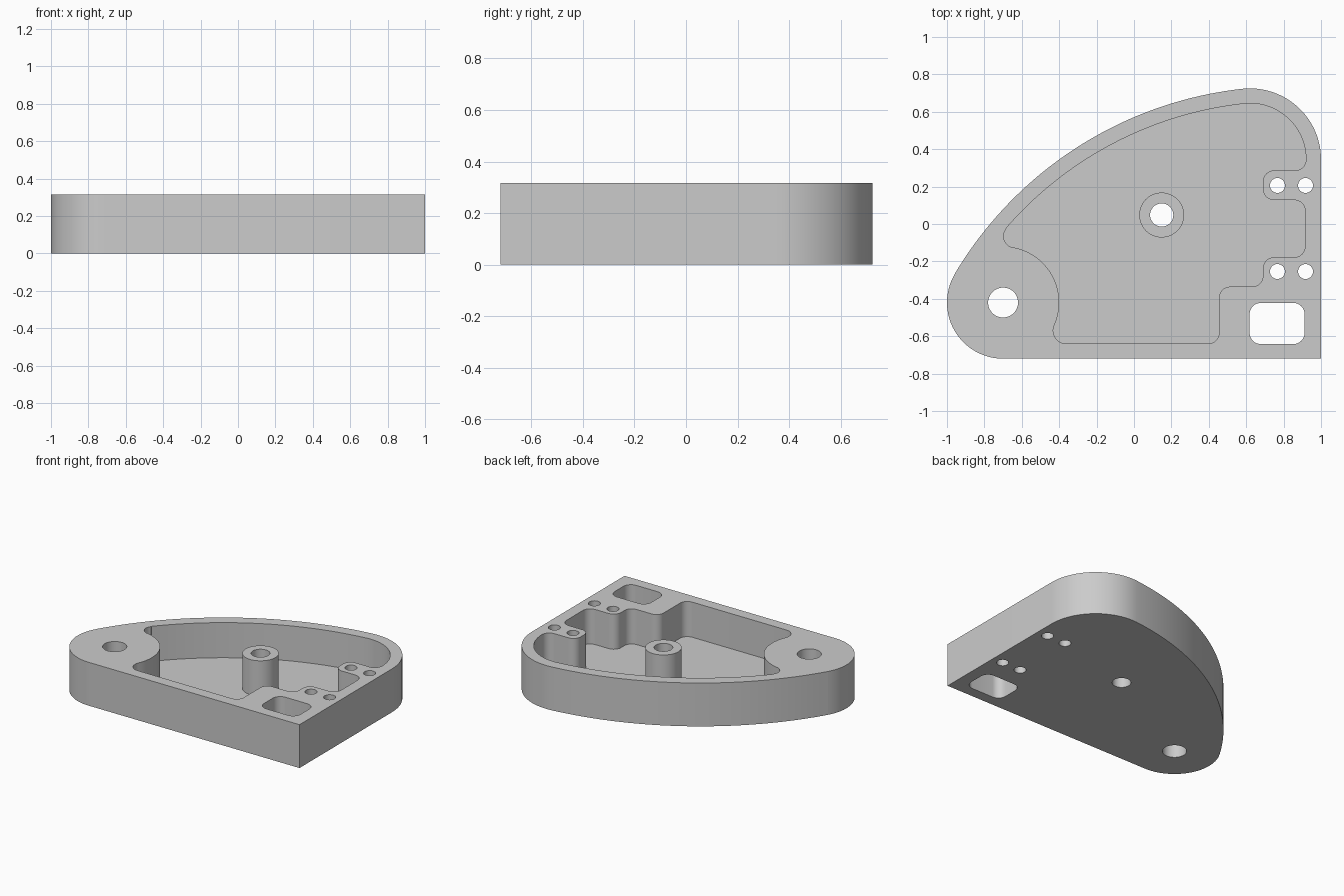
import bpy, bmesh
from math import cos, sin, radians, pi
from mathutils import Vector

if "Cube" in bpy.data.objects:
    bpy.data.objects.remove(bpy.data.objects["Cube"], do_unlink=True)

HEIGHT, FLOOR = 0.316, 0.06
PIVOT = (-0.70, -0.42)      # centre of the rounded nose
SHOULDER = (0.62, 0.345)    # centre of the back corner round
SWEEP = (0.803, -1.315)     # centre of the long curved side

grey = bpy.data.materials.new("grey")
grey.use_nodes = True
grey.diffuse_color = (0.6, 0.6, 0.6, 1)
grey.node_tree.nodes["Principled BSDF"].inputs["Base Color"].default_value = grey.diffuse_color


def arc(centre, r, start, end, n=16):
    angles = [radians(start + (end - start) * i / n) for i in range(n + 1)]
    return [(centre[0] + r * cos(a), centre[1] + r * sin(a)) for a in angles]


def circle(centre, r, n=48):
    return arc(centre, r, 0, 360, n)[:-1]


def fillet(before, corner, after, r, n=8):
    """Round a right-angled corner between two straight edges."""
    c = Vector(corner)
    u = (Vector(before) - c).normalized() * r
    v = (Vector(after) - c).normalized() * r
    steps = [i / n * pi / 2 for i in range(n + 1)]
    return [tuple(c + u * (1 - sin(t)) + v * (1 - cos(t))) for t in steps]


def fillet_chain(points, r):
    """Round every inner point of a chain; the end points only give direction."""
    out = []
    for a, b, c in zip(points, points[1:], points[2:]):
        out += fillet(a, b, c, r)
    return out


def prism(name, outlines, z0, z1):
    bm = bmesh.new()
    for outline in outlines:
        clean = [p for i, p in enumerate(outline)
                 if (Vector(p) - Vector(outline[i - 1])).length > 0.0005]
        low = [bm.verts.new((x, y, z0)) for x, y in clean]
        high = [bm.verts.new((x, y, z1)) for x, y in clean]
        bm.faces.new(low[::-1])
        bm.faces.new(high)
        for i in range(len(clean)):
            bm.faces.new((low[i - 1], low[i], high[i], high[i - 1]))
    bmesh.ops.recalc_face_normals(bm, faces=bm.faces)
    mesh = bpy.data.meshes.new(name)
    bm.to_mesh(mesh)
    bm.free()
    mesh.materials.append(grey)
    obj = bpy.data.objects.new(name, mesh)
    bpy.context.collection.objects.link(obj)
    return obj


# Outer block
outer = ([(1, -0.72)] + arc(SHOULDER, 0.38, 0, 96.3, 24)
         + arc(SWEEP, 2.05, 96.3, 149.2, 40) + arc(PIVOT, 0.30, 149.2, 270, 28))
body = prism("bracket_body", [outer], 0, HEIGHT)

# Pocket outline: curved side, nose wall, then the stepped wall around the screw posts
steps = [(0, -0.64), (0.455, -0.64), (0.455, -0.335), (0.69, -0.335), (0.69, -0.178),
         (0.915, -0.178), (0.915, 0.128), (0.69, 0.128), (0.69, 0.286), (0.92, 0.286),
         (0.92, 0.4)]
inner = (arc(SHOULDER, 0.30, 0, 96.3, 24) + arc(SWEEP, 1.97, 96.3, 139, 36)
         + arc((-0.637, -0.066), 0.06, 139, 260) + arc(PIVOT, 0.30, 80, -24, 24)
         + arc((-0.362, -0.57), 0.07, 156, 270) + fillet_chain(steps, 0.058))
pocket = prism("pocket_cutter", [inner], FLOOR, HEIGHT + 0.1)

# Central boss
boss = prism("boss", [circle((0.148, 0.048), 0.12)], FLOOR / 2, HEIGHT)

# Through holes: nose, boss, four screws and the rounded window
window = [(0.618, -0.642), (0.912, -0.642), (0.912, -0.422), (0.618, -0.422)]
holes = [circle(PIVOT, 0.08), circle((0.148, 0.048), 0.062),
         fillet_chain([window[-1]] + window + [window[0]], 0.06)]
holes += [circle((x, y), 0.04, 32) for x in (0.767, 0.917) for y in (0.206, -0.254)]
drill = prism("hole_cutter", holes, -0.1, HEIGHT + 0.1)

# Combine the parts
for tool, operation in ((pocket, 'DIFFERENCE'), (boss, 'UNION'), (drill, 'DIFFERENCE')):
    mod = body.modifiers.new(tool.name, 'BOOLEAN')
    mod.object, mod.operation, mod.solver = tool, operation, 'EXACT'
bpy.context.view_layer.update()
result = bpy.data.meshes.new_from_object(body.evaluated_get(bpy.context.evaluated_depsgraph_get()))
body.modifiers.clear()
body.data = result
for tool in (pocket, boss, drill):
    bpy.data.objects.remove(tool, do_unlink=True)

# Smooth the curved walls, keep the rims sharp
bpy.ops.object.select_all(action='DESELECT')
body.select_set(True)
bpy.context.view_layer.objects.active = body
bpy.ops.object.shade_smooth_by_angle(angle=radians(30))
